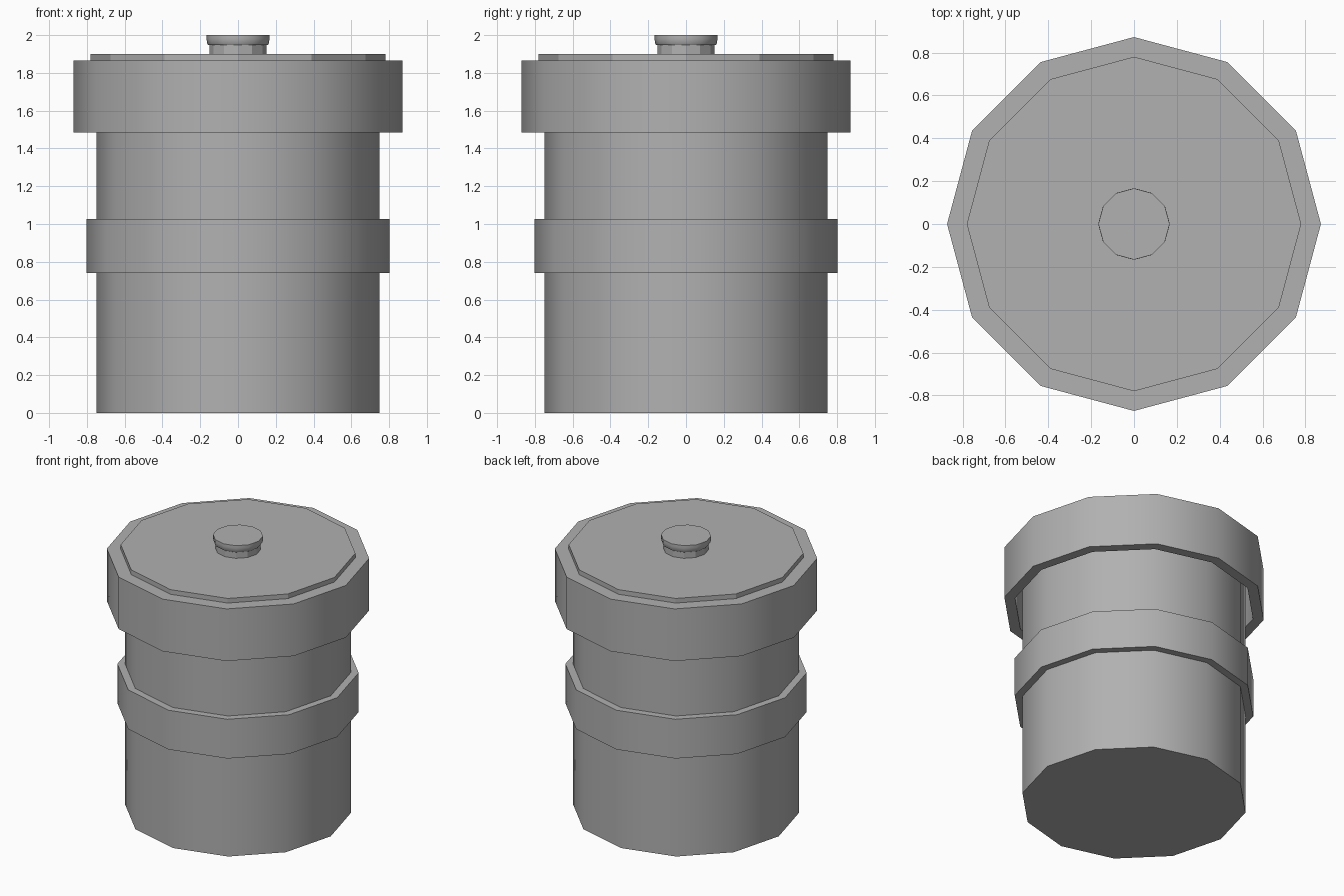
import bpy, bmesh, math

if "Cube" in bpy.data.objects:
    bpy.data.objects.remove(bpy.data.objects["Cube"])

SIDES = 12

grey = bpy.data.materials.new("dark_grey")
grey.diffuse_color = (0.44, 0.44, 0.44, 1)
grey.use_nodes = True
grey.node_tree.nodes["Principled BSDF"].inputs["Base Color"].default_value = grey.diffuse_color


def lathe(name, profile, smooth=True, closed=False):
    """Spin an (r, z) profile into a 12-sided part with corners on the axes."""
    bm = bmesh.new()
    rings = []
    for r, z in profile:
        rings.append([bm.verts.new((r * math.cos(2 * math.pi * i / SIDES),
                                    r * math.sin(2 * math.pi * i / SIDES), z))
                      for i in range(SIDES)])
    pairs = list(zip(rings, rings[1:]))
    if closed:
        pairs.append((rings[-1], rings[0]))
    else:
        bm.faces.new(rings[0])
        bm.faces.new(rings[-1])
    for a, b in pairs:
        for i in range(SIDES):
            j = (i + 1) % SIDES
            bm.faces.new((a[i], a[j], b[j], b[i]))
    bmesh.ops.recalc_face_normals(bm, faces=bm.faces)
    mesh = bpy.data.meshes.new(name)
    bm.to_mesh(mesh)
    bm.free()
    mesh.materials.append(grey)
    obj = bpy.data.objects.new(name, mesh)
    bpy.context.collection.objects.link(obj)
    if smooth:
        bpy.ops.object.select_all(action='DESELECT')
        obj.select_set(True)
        bpy.context.view_layer.objects.active = obj
        bpy.ops.object.shade_smooth_by_angle(angle=math.radians(40))
    return obj


# Main container
lathe("body", [(0.75, 0), (0.75, 1.80)])

# Raised band around the middle
lathe("middle_band", [(0.75, 0.74), (0.802, 0.74), (0.802, 1.027), (0.75, 1.027)],
      closed=True)

# Overhanging lid, hollow underneath so a gap shows around the body
lathe("lid", [(0.80, 1.80), (0.80, 1.485), (0.872, 1.485), (0.872, 1.866)])

# Thin raised plate on the lid
lathe("lid_plate", [(0.78, 1.866), (0.78, 1.90)], smooth=False)

# Knob: stem and wider cap with a chamfered lower edge
lathe("knob_stem", [(0.15, 1.90), (0.15, 1.95)], smooth=False)
lathe("knob_cap", [(0.158, 1.948), (0.163, 1.955), (0.167, 1.98), (0.166, 2.0)])
